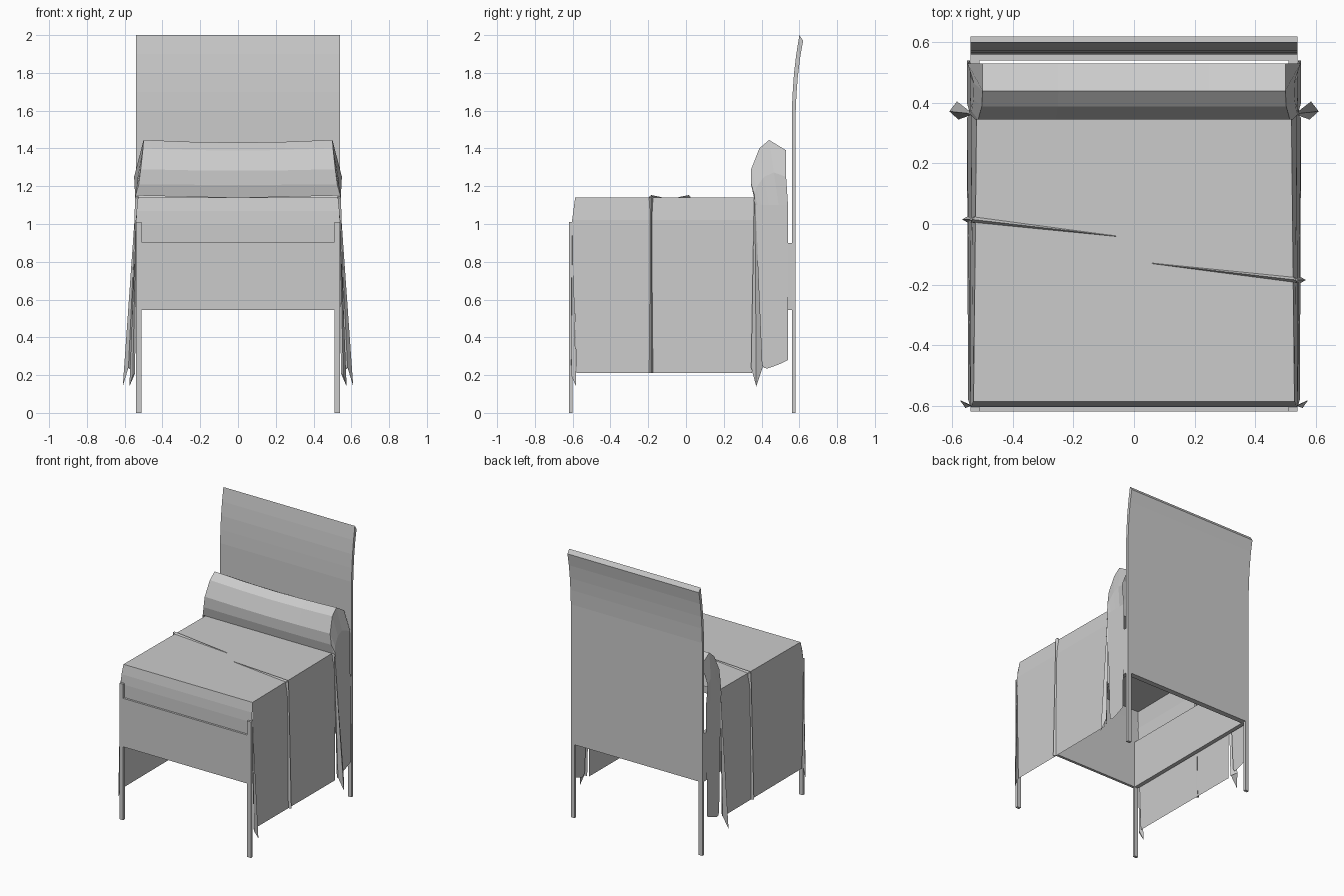
import bpy, bmesh

cube = bpy.data.objects.get("Cube")
if cube:
    bpy.data.objects.remove(cube, do_unlink=True)

grey = bpy.data.materials.new("plain_grey")
grey.use_nodes = True
colour = (0.6, 0.6, 0.6, 1)
grey.diffuse_color = colour
grey.node_tree.nodes["Principled BSDF"].inputs["Base Color"].default_value = colour


def finish(name, bm, closed=True):
    bmesh.ops.remove_doubles(bm, verts=bm.verts, dist=1e-5)
    if closed:
        bmesh.ops.recalc_face_normals(bm, faces=bm.faces)
    mesh = bpy.data.meshes.new(name)
    bm.to_mesh(mesh)
    bm.free()
    mesh.materials.append(grey)
    ob = bpy.data.objects.new(name, mesh)
    bpy.context.collection.objects.link(ob)
    return ob


def box(name, x, y, z):
    bm = bmesh.new()
    bmesh.ops.create_cube(bm, size=1)
    for v in bm.verts:
        v.co = [(r[0] + r[1]) / 2 + c * (r[1] - r[0]) for r, c in zip((x, y, z), v.co)]
    return finish(name, bm)


def loft(name, rows, closed=False):
    """Join equal rows of points; closed rows are rings with end caps."""
    bm = bmesh.new()
    grid = [[bm.verts.new(p) for p in row] for row in rows]
    n = len(rows[0])
    for a, b in zip(grid, grid[1:]):
        for i in range(n if closed else n - 1):
            j = (i + 1) % n
            bm.faces.new((a[i], a[j], b[j], b[i]))
    if closed:
        bm.faces.new(grid[0])
        bm.faces.new(grid[-1])
    return finish(name, bm, closed)


def mirrored(rows, side):
    return [[(side * x, y, z) for x, y, z in row] for row in rows]


OUT, INN = 0.54, 0.51

# Headboard: curved upright sheet between two legs
front = [(0.56, 0.545), (0.56, 1.6), (0.565, 1.7), (0.572, 1.8), (0.584, 1.9), (0.60, 2.0)]
back = [(0.58, 0.545), (0.58, 1.58), (0.585, 1.69), (0.592, 1.78), (0.604, 1.88), (0.62, 1.97)]
outline = front + back[::-1]
loft("headboard", [[(x, y, z) for y, z in outline] for x in (-OUT, OUT)], True)

# Footboard and end rail
box("footboard_panel", (-INN, INN), (-0.62, -0.60), (0.545, 0.905))
box("head_rail", (-INN, INN), (0.54, 0.56), (0.545, 0.90))

# Posts and side rails
for side, word in ((1, "left"), (-1, "right")):
    xs = sorted((side * INN, side * OUT))
    box(word + "_head_leg", xs, (0.56, 0.58), (0, 0.56))
    box(word + "_foot_post", xs, (-0.62, -0.60), (0, 1.01))
    box(word + "_side_rail", xs, (-0.60, 0.56), (0.545, 0.90))

# Bedspread top: y, z, half width and dip in the middle
quilt = [(-0.605, 0.6, 0.54, 0), (-0.605, 1.0, 0.54, 0), (-0.60, 1.07, 0.537, 0),
         (-0.587, 1.14, 0.53, 0), (0.36, 1.14, 0.52, 0)]
pillow = [(0.36, 1.14, 0.535, 0), (0.345, 1.21, 0.525, 0.003), (0.345, 1.29, 0.515, 0.008),
          (0.388, 1.40, 0.503, 0.012), (0.44, 1.445, 0.50, 0.014), (0.53, 1.39, 0.50, 0.008)]


def sheet(name, path):
    steps = ((-1, 0), (-0.5, 0.7), (0, 1), (0.5, 0.7), (1, 0))
    loft(name, [[(w * s, y, z - dip * k) for s, k in steps] for y, z, w, dip in path])


sheet("bedspread_top", quilt)
sheet("pillow_cover", pillow)

# Hanging sides, pillow drapes and folds
pillow_edge = [(w, y, z) for y, z, w, dip in pillow]
middle = [(0.542, y, 1.1) for y in (0.365, 0.38, 0.40, 0.44, 0.49, 0.54)]
low = [(0.552, y, z) for y, z in ((0.40, 0.26), (0.41, 0.24), (0.43, 0.235),
                                  (0.46, 0.245), (0.50, 0.26), (0.54, 0.28))]
shoulder = [(0.55, y, 1.25) if y > 0.5 else ((a + b) / 2 + 0.008, (y + m) / 2, (z + 1.1) / 2)
            for (a, y, z), (b, m, _) in zip(pillow_edge, middle)]
drape = [pillow_edge, shoulder, middle, low]
hang = [[(0.53, -0.587, 1.14), (0.52, 0.36, 1.14)],
        [(0.541, -0.603, 1.02), (0.538, 0.365, 1.02)],
        [(0.548, -0.58, 0.21), (0.552, 0.35, 0.21)]]
head_fold = [[(0.535, 0.362, 1.12), (0.537, 0.368, 1.12), (0.541, 0.365, 1.12), (0.538, 0.36, 1.12)],
             [(0.553, 0.37, 0.22), (0.585, 0.405, 0.24), (0.61, 0.372, 0.14), (0.58, 0.345, 0.24)]]
foot_fold = [[(0.537, -0.603, 1.02), (0.54, -0.60, 1.02), (0.543, -0.603, 1.02)],
             [(0.545, -0.595, 0.21), (0.575, -0.582, 0.14), (0.557, -0.608, 0.2)]]

for side, word, y, inner_x, inner_y in ((1, "left", -0.185, 0.06, -0.13),
                                        (-1, "right", 0.015, 0.06, -0.04)):
    loft(word + "_bedspread_side", mirrored(hang, side))
    loft(word + "_pillow_drape", mirrored(drape, side))
    loft(word + "_head_fold", mirrored(head_fold, side), True)
    loft(word + "_foot_fold", mirrored(foot_fold, side), True)

    def fold_end(x, z):
        return [(x, y - 0.01, z), (x + 0.018, y, z), (x, y + 0.01, z)]
    loft(word + "_middle_fold", mirrored([fold_end(0.55, 0.21), fold_end(0.527, 1.145)], side), True)
    crease = [[(0.54, y - 0.01, 1.138), (0.535, y, 1.153), (0.53, y + 0.01, 1.138)],
              [(inner_x, inner_y - 0.002, 1.138), (inner_x, inner_y, 1.142),
               (inner_x, inner_y + 0.002, 1.138)]]
    loft(word + "_top_crease", mirrored(crease, side), True)
